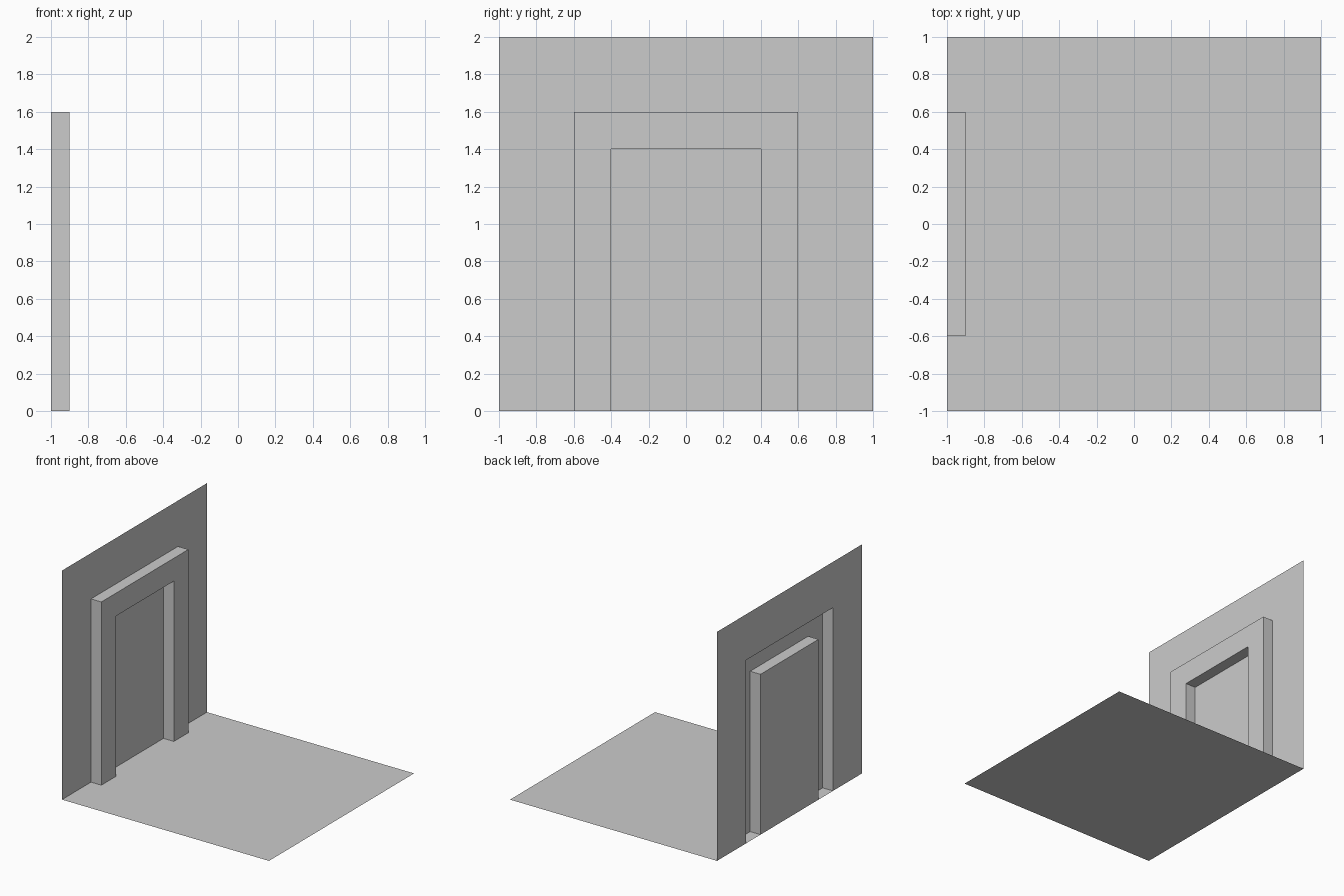
import bpy

if "Cube" in bpy.data.objects:
    bpy.data.objects.remove(bpy.data.objects["Cube"])


def make_object(name, verts, faces):
    mesh = bpy.data.meshes.new(name)
    mesh.from_pydata(verts, [], faces)
    mesh.update()
    obj = bpy.data.objects.new(name, mesh)
    bpy.context.collection.objects.link(obj)
    return obj


def arch(x, half_width, height):
    """Square doorway outline, open at the floor."""
    w, h = half_width, height
    return [(x, -w, 0), (x, -w, h), (x, w, h), (x, w, 0)]


def bridge(name, outlines):
    """Skin successive doorway outlines, outermost first, facing the room."""
    verts = [p for outline in outlines for p in outline]
    faces = []
    for k in range(len(outlines) - 1):
        a, b = 4 * k, 4 * k + 4
        for i in range(3):
            faces.append((b + i, b + i + 1, a + i + 1, a + i))
    return make_object(name, verts, faces)


BACK, FRONT = -1.0, -0.9
wall_edge = arch(BACK, 1.0, 2.0)
frame_outer = arch(BACK, 0.6, 1.6)
frame_inner = arch(BACK, 0.4, 1.4)

# Thin floor sheet
make_object("floor", [(-1, -1, 0), (1, -1, 0), (1, 1, 0), (-1, 1, 0)], [(0, 1, 2, 3)])

# Wall sheet around the doorway
bridge("wall", [wall_edge, frame_outer])

# Raised frame, hollow at the back
bridge("door_frame", [frame_outer, arch(FRONT, 0.6, 1.6),
                      arch(FRONT, 0.4, 1.4), frame_inner])

# Door panel flush with the wall
make_object("door_panel", frame_inner, [(3, 2, 1, 0)])
